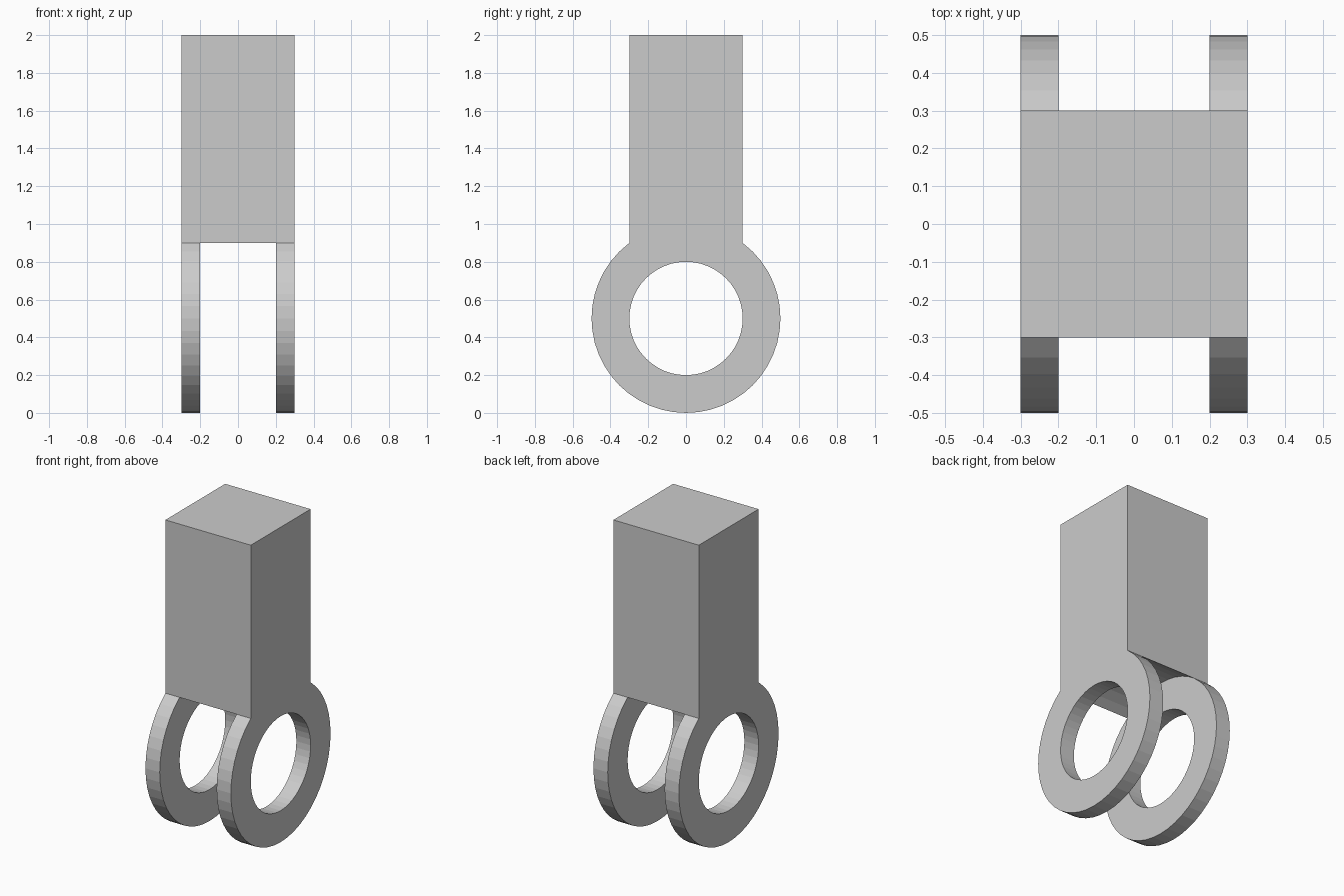
import bpy, bmesh, math

if "Cube" in bpy.data.objects:
    bpy.data.objects.remove(bpy.data.objects["Cube"])

HALF, INNER_X = 0.3, 0.2          # outer and inner faces of the fork
R_OUT, R_IN, CZ, TOP = 0.5, 0.3, 0.5, 2.0
SIDES = 48
FIRST, LAST = 7, 17               # ring points where the shank meets the rings

bm = bmesh.new()


def face(*points):
    bm.faces.new([bm.verts.new(p) for p in points])


# Ring angles, with the two junction points snapped to the shank corners
angles = [2 * math.pi * i / SIDES for i in range(SIDES)]
angles[FIRST] = math.atan2(0.4, 0.3)
angles[LAST] = math.pi - angles[FIRST]


def pt(x, r, i):
    a = angles[i % SIDES]
    return (x, r * math.cos(a), CZ + r * math.sin(a))


# Two eye rings
for xa, xb in ((-HALF, -INNER_X), (INNER_X, HALF)):
    for i in range(SIDES):
        j = i + 1
        for x in (xa, xb):
            face(pt(x, R_IN, i), pt(x, R_OUT, i), pt(x, R_OUT, j), pt(x, R_IN, j))
        face(pt(xa, R_IN, i), pt(xb, R_IN, i), pt(xb, R_IN, j), pt(xa, R_IN, j))
        if not FIRST <= i < LAST:
            face(pt(xa, R_OUT, i), pt(xb, R_OUT, i), pt(xb, R_OUT, j), pt(xa, R_OUT, j))

# Shank underside, hollowed to the ring radius between the rings
for i in range(FIRST, LAST):
    face(pt(-INNER_X, R_OUT, i), pt(INNER_X, R_OUT, i),
         pt(INNER_X, R_OUT, i + 1), pt(-INNER_X, R_OUT, i + 1))

# Shank left and right sides
for x in (-HALF, HALF):
    face((x, -HALF, TOP), (x, HALF, TOP), *[pt(x, R_OUT, i) for i in range(FIRST, LAST + 1)])

# Shank front, back and top
for i, y in ((FIRST, HALF), (LAST, -HALF)):
    face((HALF, y, TOP), (-HALF, y, TOP),
         *[pt(x, R_OUT, i) for x in (-HALF, -INNER_X, INNER_X, HALF)])
face((-HALF, -HALF, TOP), (HALF, -HALF, TOP), (HALF, HALF, TOP), (-HALF, HALF, TOP))

bmesh.ops.remove_doubles(bm, verts=bm.verts, dist=1e-4)
bmesh.ops.recalc_face_normals(bm, faces=bm.faces)

mesh = bpy.data.meshes.new("fork_bracket")
bm.to_mesh(mesh)
bm.free()
bpy.context.collection.objects.link(bpy.data.objects.new("fork_bracket", mesh))
